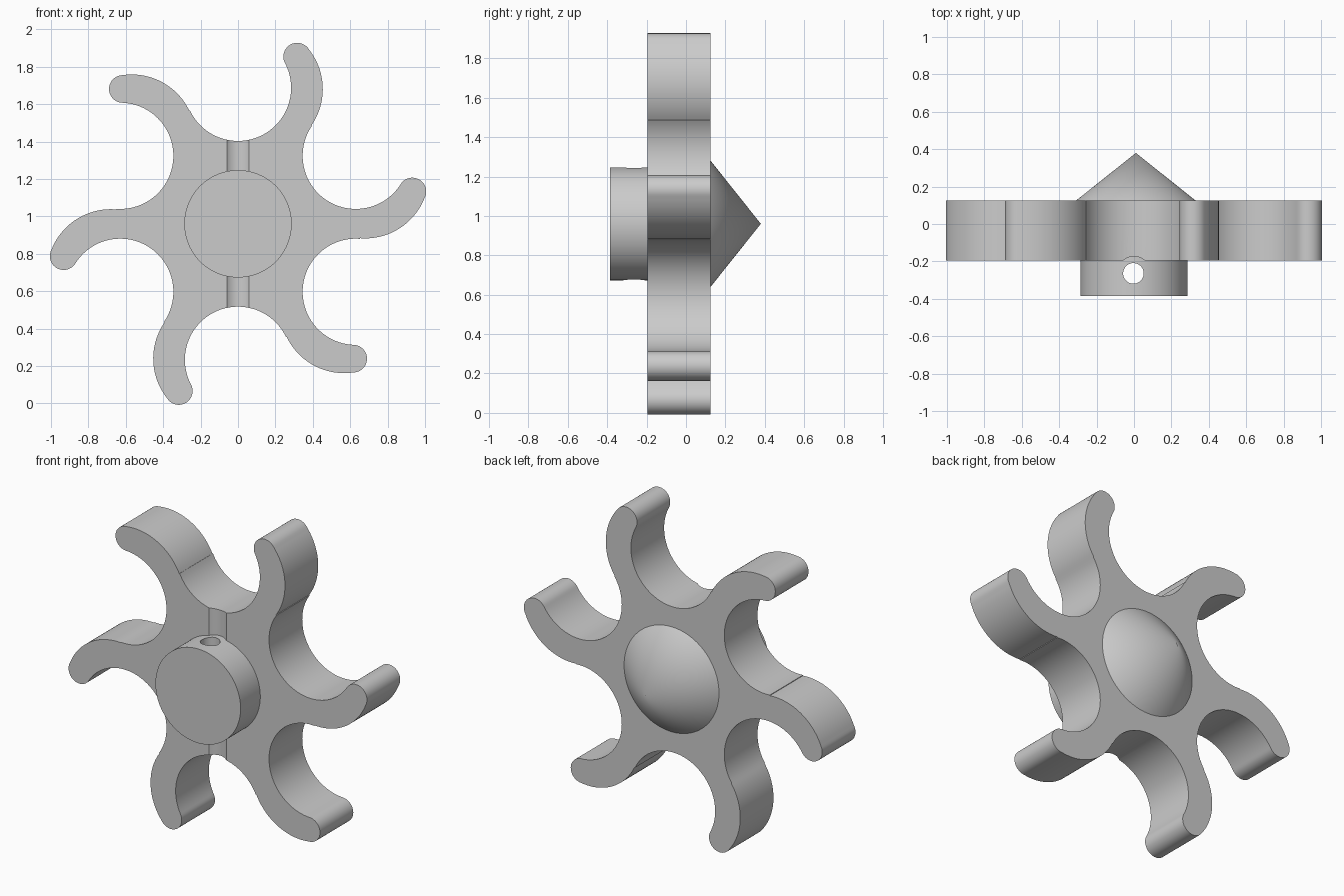
import bpy, bmesh, math
from mathutils import Vector, Matrix

if "Cube" in bpy.data.objects:
    bpy.data.objects.remove(bpy.data.objects["Cube"], do_unlink=True)

CENTRE = Vector((0, 0, 0.96))
ARMS = 6

grey = bpy.data.materials.new("plain grey")
grey.use_nodes = True
colour = (0.6, 0.6, 0.6, 1)
grey.diffuse_color = colour
grey.node_tree.nodes["Principled BSDF"].inputs["Base Color"].default_value = colour


def make_object(name, bm):
    bmesh.ops.recalc_face_normals(bm, faces=bm.faces)
    mesh = bpy.data.meshes.new(name)
    bm.to_mesh(mesh)
    bm.free()
    mesh.materials.append(grey)
    obj = bpy.data.objects.new(name, mesh)
    bpy.context.collection.objects.link(obj)
    return obj


def cone(name, r1, r2, start, end, segments=96):
    """Cylinder or cone whose axis runs from start to end."""
    axis = Vector(end) - Vector(start)
    turn = axis.to_track_quat("Z", "Y").to_matrix().to_4x4()
    place = Matrix.Translation((Vector(start) + Vector(end)) / 2) @ turn
    bm = bmesh.new()
    bmesh.ops.create_cone(bm, cap_ends=True, segments=segments, radius1=r1,
                          radius2=r2, depth=axis.length, matrix=place)
    return make_object(name, bm)


def select_only(obj):
    bpy.ops.object.select_all(action="DESELECT")
    obj.select_set(True)
    bpy.context.view_layer.objects.active = obj


def cut(obj, cutter):
    cutter.hide_render = True
    mod = obj.modifiers.new("cut", "BOOLEAN")
    mod.operation = "DIFFERENCE"
    mod.solver = "EXACT"
    mod.object = cutter
    select_only(obj)
    bpy.ops.object.modifier_apply(modifier=mod.name)
    bpy.data.objects.remove(cutter, do_unlink=True)


def arc(centre, radius, start, end, steps):
    """Points on an arc, angles in degrees."""
    angles = [math.radians(start + (end - start) * i / steps) for i in range(steps + 1)]
    return [Vector((centre[0] + radius * math.cos(a), centre[1] + radius * math.sin(a)))
            for a in angles]


# Wheel plate: each arm is an outer arc, a round tip and a valley arc
valley_r, valley_d = 0.284, 0.727
valley = Vector((valley_d * math.cos(math.pi / 6), valley_d / 2))
outer = arc((0.68, 0.263), 0.341, 265.4, 338.3, 24)
hollow = arc(valley, valley_r, 327, 145.4, 48)
across = outer[-1] - hollow[0]
tip_angle = math.degrees(math.atan2(across.y, across.x))
tip = arc((outer[-1] + hollow[0]) / 2, across.length / 2, tip_angle, tip_angle + 180, 20)
arm = outer + tip[1:-1] + hollow

FRONT, BACK = -0.195, 0.125
bm = bmesh.new()
rim = []
for k in range(ARMS):
    spin = Matrix.Rotation(k * math.tau / ARMS, 2)
    for p in arm:
        q = spin @ p
        rim.append(bm.verts.new((q.x, FRONT, q.y + CENTRE.z)))
bmesh.ops.remove_doubles(bm, verts=rim, dist=0.002)
bm.verts.ensure_lookup_table()
face = bm.faces.new([v for v in rim if v.is_valid])
extruded = bmesh.ops.extrude_face_region(bm, geom=[face], use_keep_orig=True)
moved = [v for v in extruded["geom"] if isinstance(v, bmesh.types.BMVert)]
bmesh.ops.translate(bm, verts=moved, vec=(0, BACK - FRONT, 0))
wheel = make_object("wheel_plate", bm)

# Shallow clearance groove across the front of the plate, in line with the hole
hole_y = -0.264
cut(wheel, cone("groove_cutter", 0.09, 0.09, (0, hole_y, -1), (0, hole_y, 3)))

# Front hub with a cross hole right through it
hub = cone("front_hub", 0.287, 0.287, CENTRE + Vector((0, -0.385, 0)), CENTRE + Vector((0, -0.1, 0)))
cut(hub, cone("hole_cutter", 0.055, 0.055, (-0.003, hole_y, 0), (-0.003, hole_y, 2), 48))

# Pointed cone on the back
point = cone("back_cone", 0.32, 0, CENTRE + Vector((0.01, BACK, 0)), CENTRE + Vector((0.01, 0.38, 0)))

for obj in (wheel, hub, point):
    select_only(obj)
    bpy.ops.object.shade_smooth_by_angle(angle=math.radians(30))
